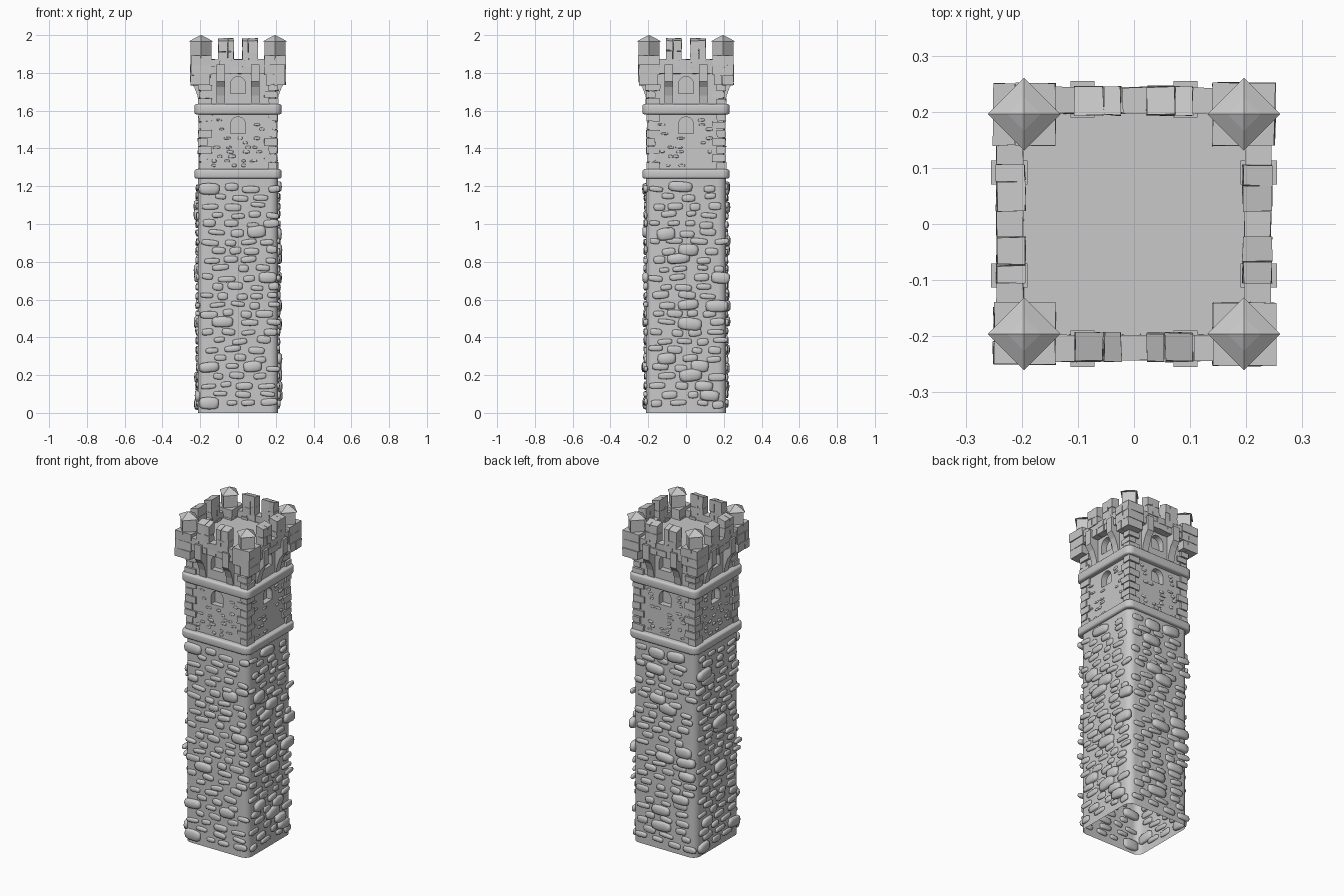
import bpy, bmesh, math, random
from mathutils import Matrix, Vector

random.seed(7)
old = bpy.data.objects.get("Cube")
if old:
    bpy.data.objects.remove(old)

stone = bpy.data.materials.new("grey stone")
stone.use_nodes = True
GREY = (0.58, 0.58, 0.58, 1)
stone.diffuse_color = GREY
stone.node_tree.nodes["Principled BSDF"].inputs["Base Color"].default_value = GREY

# Each side is modelled facing the front, then turned about z
SIDES = [Matrix.Rotation(math.radians(90 * i), 4, 'Z') for i in range(4)]
rnd = random.uniform


def finish(bm, name, smooth=0):
    bmesh.ops.recalc_face_normals(bm, faces=bm.faces)
    mesh = bpy.data.meshes.new(name)
    bm.to_mesh(mesh)
    bm.free()
    ob = bpy.data.objects.new(name, mesh)
    bpy.context.collection.objects.link(ob)
    mesh.materials.append(stone)
    bpy.ops.object.select_all(action='DESELECT')
    ob.select_set(True)
    bpy.context.view_layer.objects.active = ob
    if smooth:
        bpy.ops.object.shade_smooth_by_angle(angle=math.radians(smooth))
    return ob


def box(bm, turn, x, out, z, jitter=0.0, slope=0.0):
    """Block from (min, max) ranges; out is the distance from the axis."""
    verts = bmesh.ops.create_cube(bm, size=1)["verts"]
    for v in verts:
        top, outer = v.co.z > 0, v.co.y < 0
        p = Vector((x[v.co.x > 0], -out[outer], z[top]))
        if top and outer:
            p.z -= slope
        p += Vector([rnd(-jitter, jitter) for _ in range(3)])
        v.co = turn @ p
    return verts


def prism(bm, turn, points, a, b, axis):
    """Extrude a closed outline (u, z) between a and b along an axis."""
    def place(u, z, t):
        return turn @ Vector((u, -t, z) if axis == 'Y' else (t, -u, z))
    rings = [[bm.verts.new(place(u, z, t)) for u, z in points] for t in (a, b)]
    n = len(points)
    bm.faces.new(rings[0])
    bm.faces.new(rings[1][::-1])
    for i in range(n):
        j = (i + 1) % n
        bm.faces.new((rings[0][i], rings[0][j], rings[1][j], rings[1][i]))


def rounded_block(half, z0, z1, radius, edge=0.0):
    bm = bmesh.new()
    box(bm, SIDES[0], (-half, half), (-half, half), (z0, z1))
    upright = [e for e in bm.edges if abs(e.verts[0].co.z - e.verts[1].co.z) > 0.01]
    bmesh.ops.bevel(bm, geom=upright, offset=radius, segments=6, affect='EDGES', profile=0.5)
    if edge:
        rim = [e for e in bm.edges if len({round(v.co.z, 4) for v in e.verts}) == 1]
        bmesh.ops.bevel(bm, geom=rim, offset=edge, segments=3, affect='EDGES', profile=0.5)
    return bm


def cobble(bm, turn, x, out, z, size):
    verts = bmesh.ops.create_icosphere(bm, subdivisions=2, radius=1)["verts"]
    tilt = Matrix.Rotation(rnd(-0.12, 0.12), 4, 'Y')
    for v in verts:
        p = Vector([math.copysign(abs(c) ** 0.6 * s, c) for c, s in zip(v.co, size)])
        v.co = turn @ (Vector((x, -out, z)) + tilt @ p)


# Shaft: open underneath, with a closed ceiling
WALL = 0.213
bm = rounded_block(WALL, 0, 1.25, 0.045)
bmesh.ops.delete(bm, geom=[f for f in bm.faces if f.normal.z < -0.9], context='FACES')
finish(bm, "shaft", 40)

# Rough field stones in staggered courses, set through the shaft wall
bm = bmesh.new()
for turn in SIDES:
    for row in range(25):
        z = 0.05 + row * 0.0475
        x = -0.185 + (row % 2) * 0.05 + rnd(0, 0.03)
        while x < 0.19:
            big = random.random() < 0.13
            w = rnd(0.048, 0.066) if big else rnd(0.026, 0.048)
            h = rnd(0.027, 0.034) if big else rnd(0.013, 0.021)
            d = rnd(0.016, 0.024) if big else rnd(0.008, 0.014)
            if x + w < 0.21:
                cobble(bm, turn, x + w * 0.5, WALL, z + rnd(-0.008, 0.008), (w, d, h))
            x += 2 * w + rnd(0.015, 0.05)
finish(bm, "shaft_field_stones", 50)

# String courses
for name, z0, z1 in (("lower_band", 1.24, 1.29), ("upper_band", 1.58, 1.635)):
    finish(rounded_block(0.231, z0, z1, 0.04, 0.012), name, 40)

# Upper body with arched window recesses cut in every side
KEEP = 0.2
body = finish(rounded_block(KEEP, 1.26, 1.83, 0.01), "upper_body")
WINDOWS = ((1.48, 1.527), (1.69, 1.74))
bm = bmesh.new()
for turn in SIDES:
    for sill, spring in WINDOWS:
        arch = [(0.04 * math.cos(a), spring + 0.04 * math.sin(a))
                for a in (math.pi * i / 10 for i in range(11))]
        prism(bm, turn, [(0.04, sill)] + arch + [(-0.04, sill)], 0.165, 0.24, 'Y')
cutter = finish(bm, "window_cutter")
cutter.hide_render = True
cut = body.modifiers.new("windows", 'BOOLEAN')
cut.operation, cut.object, cut.solver = 'DIFFERENCE', cutter, 'EXACT'
bpy.context.view_layer.objects.active = body
bpy.ops.object.modifier_apply(modifier=cut.name)
bpy.data.objects.remove(cutter)

# Small wall stones between the bands, kept clear of the windows
bm = bmesh.new()
for turn in SIDES:
    for row in range(11):
        for col in range(4):
            x, z = -0.105 + col * 0.07 + rnd(-0.025, 0.025), 1.31 + row * 0.024
            blocked = abs(x) < 0.06 and 1.465 < z < 1.58
            if not blocked and random.random() < 0.55:
                cobble(bm, turn, x, KEEP, z, (rnd(0.01, 0.02), 0.006, rnd(0.005, 0.009)))
finish(bm, "small_wall_stones", 50)

# Corner quoins, alternating long and short
bm = bmesh.new()
for turn in SIDES:
    for z0, z1, count in ((1.285, 1.585, 7), (1.63, 1.74, 3)):
        step = (z1 - z0) / count
        for i in range(count):
            reach = rnd(0.206, 0.214)
            long_x, long_y = (0.138, 0.162) if i % 2 else (0.162, 0.138)
            box(bm, turn, (long_x, reach), (long_y, reach),
                (z0 + i * step + 0.002, z0 + (i + 1) * step - 0.002), 0.002)
finish(bm, "corner_quoins")

# Corbels carrying the parapet
profile = [(0.19, 1.635), (0.207, 1.635), (0.215, 1.68), (0.232, 1.725),
           (0.255, 1.755), (0.255, 1.845), (0.19, 1.845)]
bm = bmesh.new()
for turn in SIDES:
    for side in (-1, 1):
        prism(bm, turn, profile, side * 0.07, side * 0.113, 'X')
finish(bm, "corbels")

# Parapet: two courses of bricks round the roof floor
bm = bmesh.new()
for turn in SIDES:
    for row, (z0, z1) in enumerate(((1.795, 1.832), (1.834, 1.872))):
        x = -0.16
        while x < 0.16:
            end = min(x + rnd(0.045, 0.075), 0.16)
            box(bm, turn, (x, end - 0.002), (0.197, 0.243 + rnd(-0.003, 0.002)), (z0, z1), 0.0015)
            x = end
    box(bm, turn, (-0.16, 0.16), (0.199, 0.237), (1.797, 1.866))
finish(bm, "parapet_bricks")

# Merlons: paired, brick built, tops falling outwards
bm = bmesh.new()
for turn in SIDES:
    for side in (-1, 1):
        cx = side * 0.064
        split = cx + rnd(-0.012, 0.012)
        for x0, x1 in ((cx - 0.041, split - 0.001), (split + 0.001, cx + 0.041)):
            mid = 1.915 + rnd(-0.012, 0.012)
            box(bm, turn, (x0, x1), (0.194, 0.245), (1.865, mid), 0.002)
            box(bm, turn, (x0, x1), (0.194, 0.245), (mid + 0.002, 1.983), 0.002, 0.013)
finish(bm, "merlons")

# Corner turret bases, built in jittered courses
bm = bmesh.new()
for turn in SIDES:
    for i in range(3):
        z = 1.735 + i * 0.053
        inner = 0.14 + (0.008 if i == 0 else 0)
        outer = rnd(0.248, 0.254)
        split = rnd(0.175, 0.215)
        box(bm, turn, (inner, split - 0.001), (inner, outer), (z, z + 0.051), 0.0015)
        box(bm, turn, (split + 0.001, outer), (inner, outer), (z, z + 0.051), 0.0015)
    box(bm, turn, (0.15, 0.245), (0.15, 0.245), (1.74, 1.885))
finish(bm, "turret_bases")

# Diagonal turret posts and their two-pitch roofs
posts, roofs = bmesh.new(), bmesh.new()
for turn in SIDES:
    place = turn @ Matrix.Translation((0.196, -0.196, 0))
    for bm, r0, r1, z0, z1 in ((posts, 0.055, 0.055, 1.88, 1.97),
                               (roofs, 0.065, 0.03, 1.966, 1.986),
                               (roofs, 0.03, 0.0, 1.986, 2.0)):
        bmesh.ops.create_cone(bm, cap_ends=True, segments=4, radius1=r0, radius2=r1, depth=z1 - z0,
                              matrix=place @ Matrix.Translation((0, 0, (z0 + z1) / 2)))
finish(posts, "turret_posts")
finish(roofs, "turret_roofs")
